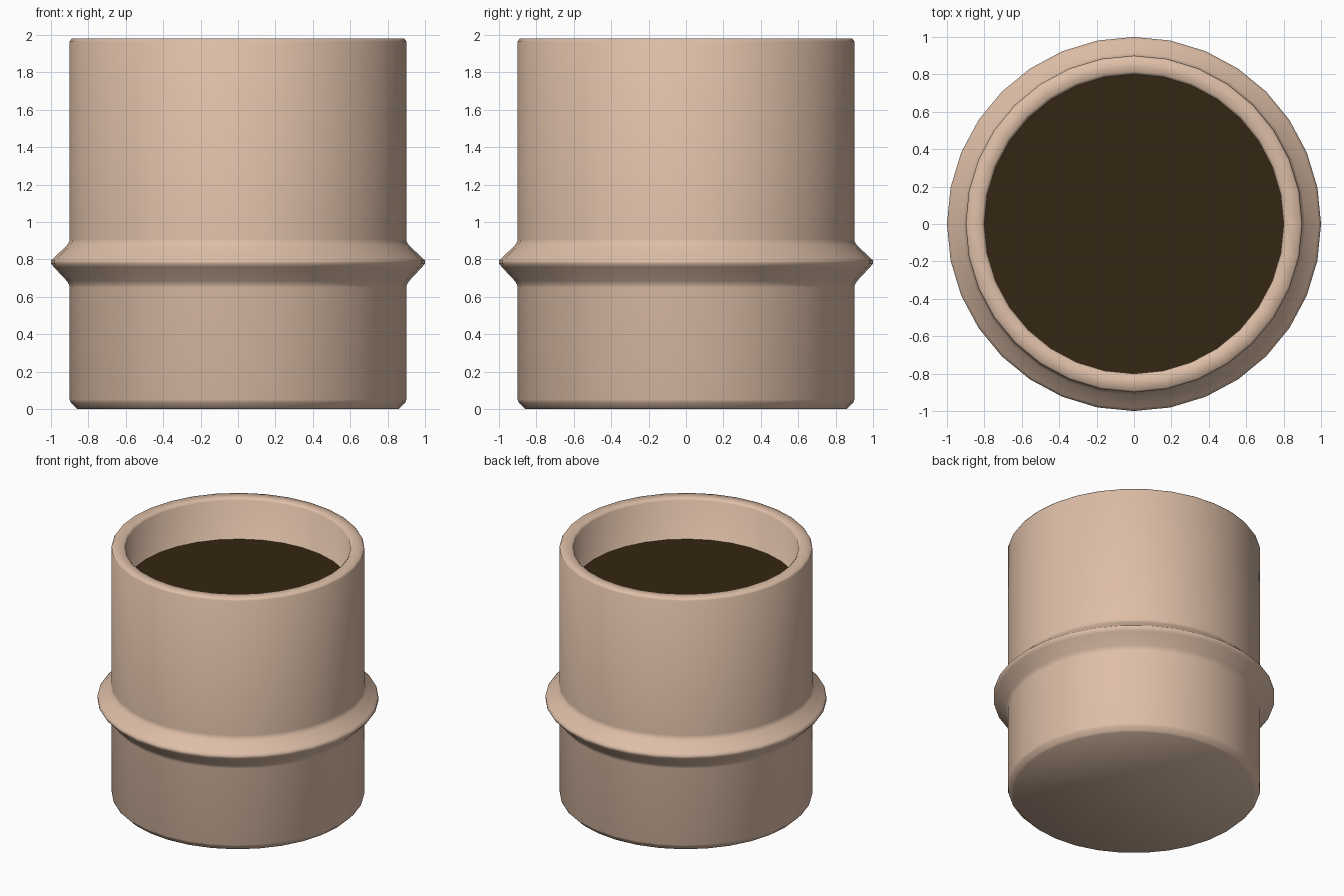
import bpy, bmesh, math

if "Cube" in bpy.data.objects:
    bpy.data.objects.remove(bpy.data.objects["Cube"])

SIDES = 32


def material(name, rgb):
    mat = bpy.data.materials.new(name)
    mat.diffuse_color = (*rgb, 1)
    mat.use_nodes = True
    mat.node_tree.nodes["Principled BSDF"].inputs["Base Color"].default_value = mat.diffuse_color
    return mat


def lathe(name, profile, mat):
    """Spin (radius, z) points around z; close both ends with flat caps."""
    bm = bmesh.new()
    rings = []
    for r, z in profile:
        rings.append([bm.verts.new((r * math.cos(2 * math.pi * i / SIDES),
                                    r * math.sin(2 * math.pi * i / SIDES), z))
                      for i in range(SIDES)])
    for a, b in zip(rings, rings[1:]):
        for i in range(SIDES):
            j = (i + 1) % SIDES
            bm.faces.new((a[i], a[j], b[j], b[i]))
    if len(rings) > 1:
        bm.faces.new(rings[0][::-1])
    bm.faces.new(rings[-1])
    for f in bm.faces:
        f.smooth = True
    mesh = bpy.data.meshes.new(name)
    bm.to_mesh(mesh)
    bm.free()
    mesh.materials.append(mat)
    obj = bpy.data.objects.new(name, mesh)
    bpy.context.collection.objects.link(obj)
    return obj


# Cup: chamfered foot, ridge around the waist, rounded rim, hollow inside
cup_profile = [
    (0.86, 0.0), (0.87, 0.01), (0.895, 0.035), (0.90, 0.05),
    (0.90, 0.65), (0.903, 0.665), (0.915, 0.685),
    (0.985, 0.76), (1.0, 0.778), (1.0, 0.795), (0.985, 0.808),
    (0.915, 0.875), (0.903, 0.892), (0.90, 0.91),
    (0.90, 1.965), (0.89, 1.98),
    (0.815, 1.98), (0.80, 1.965), (0.80, 0.10),
]
lathe("cup", cup_profile, material("clay", (0.73, 0.52, 0.39)))

# Dark drink filling the cup
lathe("drink", [(0.80, 1.66)], material("dark_drink", (0.035, 0.02, 0.006)))
